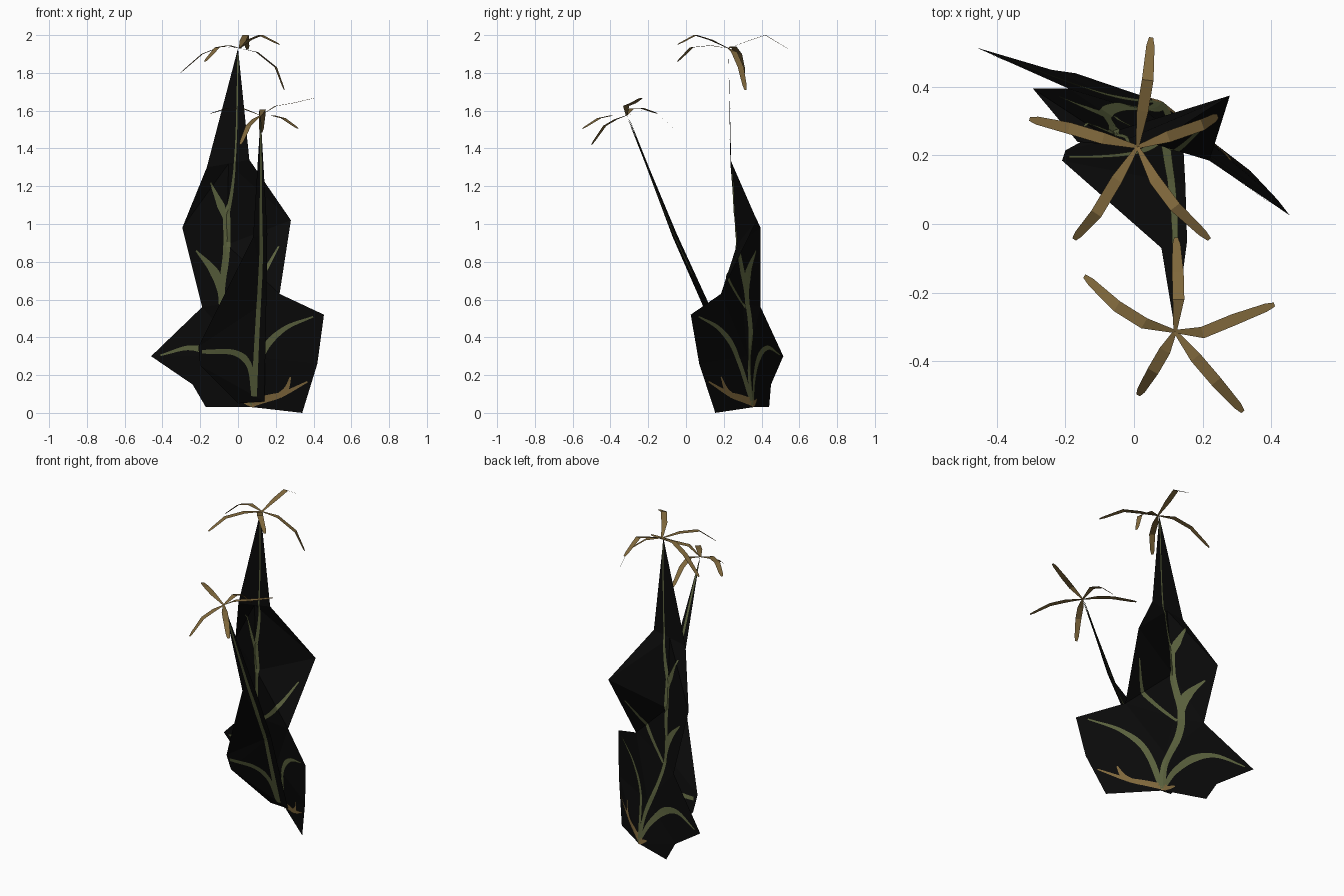
import bpy
from mathutils import Vector
from mathutils.bvhtree import BVHTree

if "Cube" in bpy.data.objects:
    bpy.data.objects.remove(bpy.data.objects["Cube"])


def material(name, rgb):
    m = bpy.data.materials.new(name)
    m.diffuse_color = (*rgb, 1)
    m.use_nodes = True
    m.node_tree.nodes["Principled BSDF"].inputs["Base Color"].default_value = m.diffuse_color
    return m


BLACK = material("black_card", (0.003, 0.003, 0.003))
GREEN = material("olive_green", (0.105, 0.122, 0.048))
BROWN = material("tan_brown", (0.215, 0.138, 0.045))


def make(name, verts, faces, mat):
    me = bpy.data.meshes.new(name)
    me.from_pydata([tuple(v) for v in verts], [], faces)
    me.materials.append(mat)
    ob = bpy.data.objects.new(name, me)
    bpy.context.collection.objects.link(ob)
    return ob


def card(name, verts, faces):
    make(name, verts, faces, BLACK)
    return BVHTree.FromPolygons([Vector(v) for v in verts], faces)


# Large folded card: centre fold, then left and right outline, bottom to top
centre = [(.08, .355, .03), (.04, .325, .3), (-.05, .3, .58), (-.06, .27, .89),
          (-.05, .235, 1.32), (0, .225, 1.93)]
left = [(-.17, .44, .03), (-.24, .45, .15), (-.46, .515, .3), (-.19, .395, .56),
        (-.295, .395, .98), (-.165, .24, 1.3)]
right = [(.34, .155, 0), (.42, .07, .26), (.455, .025, .52), (.22, .185, .63),
         (.28, .375, 1.02), (.06, .235, 1.34)]
main_faces = [(0, 7, 6), (0, 1, 7), (1, 8, 7), (1, 9, 8), (1, 2, 9), (2, 3, 9),
              (3, 10, 9), (3, 4, 10), (4, 11, 10), (4, 5, 11),
              (0, 12, 13), (0, 13, 1), (1, 13, 14), (1, 14, 15), (1, 15, 2), (2, 15, 3),
              (3, 15, 16), (3, 16, 4), (4, 16, 17), (4, 17, 5)]
main = card("main_foliage_card", centre + left + right, main_faces)

# Narrow card leaning forward to the lower flower
front = card("leaning_foliage_card",
             [(.0, .325, .05), (.14, .3, .06), (-.2, .215, .25), (-.21, .185, .35),
              (.15, .115, .59), (.08, -.07, .93), (.155, -.05, .95), (.12, -.312, 1.577)],
             [(0, 1, 2), (2, 1, 4), (2, 4, 3), (3, 4, 5), (5, 4, 6), (5, 6, 7)])


def smooth_path(pts, steps=8):
    """Catmull-Rom samples through 2D points."""
    p = [Vector(q) for q in pts]
    p = [2 * p[0] - p[1]] + p + [2 * p[-1] - p[-2]]
    out = []
    for i in range(1, len(p) - 2):
        a, b, c, d = p[i - 1:i + 3]
        for k in range(steps):
            t = k / steps
            out.append(.5 * (2 * b + (c - a) * t + (2 * a - 5 * b + 4 * c - d) * t * t
                             + (3 * b - a - 3 * c + d) * t ** 3))
    return out + [p[-2]]


def painted(name, tree, pts, w0, w1, w2, mat):
    """Ribbon laid on both sides of a card; widths at start, middle, end."""
    path = smooth_path(pts)
    n = len(path)
    verts, faces = [], []
    for side in (-1, 1):
        base = len(verts)
        for i, p in enumerate(path):
            t = i / (n - 1)
            w = w0 + (w1 - w0) * t * 2 if t < .5 else w1 + (w2 - w1) * (t * 2 - 1)
            d = (path[min(i + 1, n - 1)] - path[max(i - 1, 0)]).normalized()
            for s in (-.5, 0, .5):
                x, z = p.x - d.y * w * s, p.y + d.x * w * s
                co, nor, _, _ = tree.ray_cast(Vector((x, -5, z)), Vector((0, 1, 0)))
                if co is None:
                    y = tree.ray_cast(Vector((p.x, -5, p.y)), Vector((0, 1, 0)))[0]
                    co, nor, _, _ = tree.find_nearest(Vector((x, y.y if y else .2, z)))
                if nor.y < 0:
                    nor = -nor
                verts.append(co + nor * side * .004)
        for i in range(n - 1):
            for j in (0, 1):
                a = base + i * 3 + j
                f = (a, a + 1, a + 4, a + 3)
                faces.append(f if side < 0 else f[::-1])
    make(name, verts, faces, mat)


# Painted stems, leaves and twigs, as (x, z) paths on the cards
painted("main_stem", main, [(.08, .04), (.05, .22), (-.05, .45), (-.085, .62), (-.06, .85), (-.06, 1.06)],
        .03, .035, .035, GREEN)
painted("upper_stem", main, [(-.06, 1.04), (-.03, 1.2), (-.01, 1.45), (0, 1.9)], .025, .01, .006, GREEN)
painted("upper_leaf", main, [(-.06, 1.02), (-.09, 1.1), (-.145, 1.22)], .025, .04, .006, GREEN)
painted("left_leaf", main, [(-.08, .6), (-.12, .74), (-.22, .86)], .025, .05, .008, GREEN)
painted("right_leaf", main, [(-.06, .56), (.06, .66), (.14, .75), (.215, .88)], .02, .03, .008, GREEN)
painted("low_left_leaf", main, [(.07, .06), (.0, .18), (-.12, .3), (-.25, .345), (-.41, .305)],
        .02, .045, .008, GREEN)
painted("low_right_leaf", main, [(.085, .06), (.13, .31), (.24, .44), (.4, .51)], .03, .035, .008, GREEN)
painted("brown_twig", main, [(.06, .05), (.15, .075), (.24, .1), (.37, .165)], .045, .035, .008, BROWN)
painted("twig_fork", main, [(.22, .09), (.26, .13), (.28, .19)], .03, .025, .008, BROWN)
painted("twig_stub", main, [(.09, .045), (.05, .055), (.01, .075)], .04, .025, .008, BROWN)
painted("front_stem", front, [(.085, .09), (.1, .4), (.12, .8), (.12, 1.1), (.12, 1.55)],
        .03, .02, .006, GREEN)
painted("front_leaf", front, [(.08, .1), (.06, .25), (-.02, .32), (-.19, .325)], .02, .035, .02, GREEN)


def flower(name, centre, petals):
    """Arched strap petals, each given by two bends and a tip."""
    for k, bends in enumerate(petals):
        pts = [Vector(centre)] + [Vector(b) for b in bends]
        out = pts[-1] - pts[0]
        pts.insert(3, pts[2].lerp(pts[3], .8))
        side = Vector((-out.y, out.x, 0)).normalized()
        verts = []
        for p, w in zip(pts, (.005, .017, .017, .012, .006)):
            verts += [p - side * w, p + side * w]
        make(f"{name}_petal_{k + 1}", verts,
             [(2 * i, 2 * i + 2, 2 * i + 3, 2 * i + 1) for i in range(4)], BROWN)


flower("top_flower", (.01, .225, 1.93), [
    [(.025, .33, 1.97), (.04, .42, 2.0), (.05, .545, 1.925)],
    [(-.09, .25, 1.94), (-.19, .28, 1.90), (-.305, .307, 1.80)],
    [(-.05, .13, 1.945), (-.11, .03, 1.935), (-.175, -.045, 1.86)],
    [(.06, .13, 1.975), (.12, .05, 2.0), (.22, -.045, 1.95)],
    [(.1, .255, 1.91), (.2, .29, 1.83), (.245, .315, 1.71)]])
flower("lower_flower", (.12, -.314, 1.575), [
    [(.03, -.29, 1.61), (-.05, -.24, 1.615), (-.145, -.152, 1.585)],
    [(.2, -.317, 1.625), (.29, -.28, 1.64), (.41, -.235, 1.668)],
    [(.18, -.39, 1.575), (.24, -.46, 1.56), (.318, -.548, 1.505)],
    [(.09, -.37, 1.555), (.055, -.43, 1.52), (.012, -.5, 1.42)],
    [(.13, -.22, 1.605), (.128, -.14, 1.575), (.123, -.04, 1.485)]])
